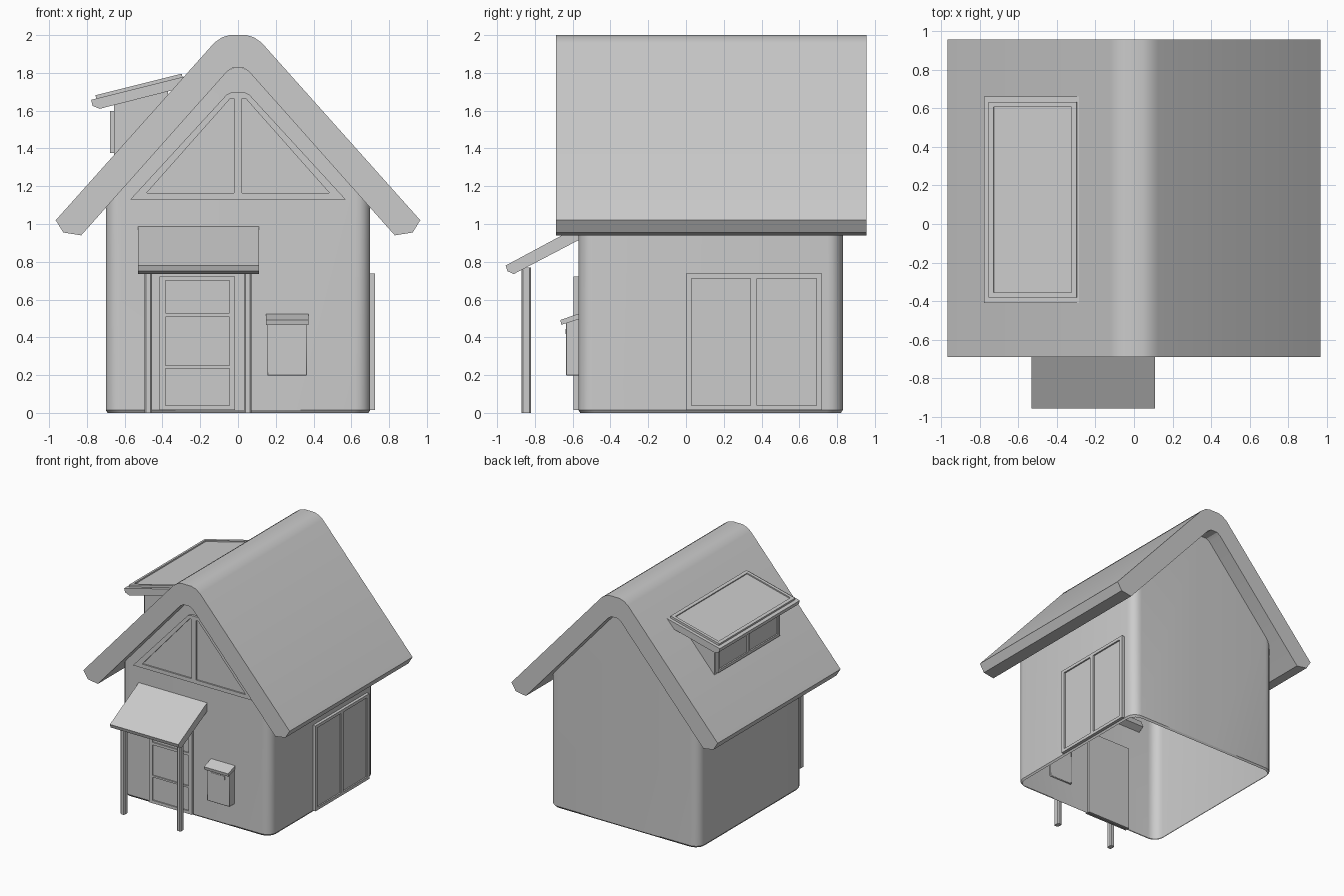
import bpy, bmesh, math
from mathutils import Matrix, Vector

if "Cube" in bpy.data.objects:
    bpy.data.objects.remove(bpy.data.objects["Cube"])


def plane(u, v, w):
    """Matrix turning drawing axes u, v and depth w into world axes."""
    return Matrix((u, v, w)).transposed().to_4x4()


FRONT = plane((1, 0, 0), (0, 0, 1), (0, -1, 0))
RIGHT = plane((0, 1, 0), (0, 0, 1), (1, 0, 0))
LEFT = plane((0, -1, 0), (0, 0, 1), (-1, 0, 0))


def rect(u0, u1, v0, v1):
    return [(u0, v0), (u1, v0), (u1, v1), (u0, v1)]


def prism(name, loops, mat, w0, w1, bevel=0.0):
    """Extrude an outline (first loop) with holes (other loops) from w0 to w1."""
    cu = bpy.data.curves.new(name, 'CURVE')
    cu.dimensions = '2D'
    cu.fill_mode = 'BOTH'
    cu.extrude = (w1 - w0) / 2
    for loop in loops:
        sp = cu.splines.new('POLY')
        sp.points.add(len(loop) - 1)
        for p, (u, v) in zip(sp.points, loop):
            p.co = (u, v, 0, 1)
        sp.use_cyclic_u = True
    ob = bpy.data.objects.new(name, cu)
    bpy.context.collection.objects.link(ob)
    bpy.ops.object.select_all(action='DESELECT')
    ob.select_set(True)
    bpy.context.view_layer.objects.active = ob
    bpy.ops.object.convert(target='MESH')
    ob = bpy.context.view_layer.objects.active
    bm = bmesh.new()
    bm.from_mesh(ob.data)
    bmesh.ops.remove_doubles(bm, verts=bm.verts, dist=1e-5)
    bmesh.ops.translate(bm, verts=bm.verts, vec=(0, 0, (w0 + w1) / 2))
    bm.transform(mat)
    bmesh.ops.recalc_face_normals(bm, faces=bm.faces)
    bm.to_mesh(ob.data)
    bm.free()
    if bevel:
        m = ob.modifiers.new("edge", 'BEVEL')
        m.width = bevel
        m.segments = 1
    bpy.ops.object.shade_smooth_by_angle(angle=math.radians(32))
    return ob


def framed(name, outline, holes, mat, w0, w1, recess=0.012):
    """Frame with openings plus a set-back pane in each opening."""
    prism(name + "_frame", [outline] + holes, mat, w0, w1)
    for i, h in enumerate(holes):
        prism(f"{name}_pane_{i + 1}", [h], mat, w0, w1 - recess)


# Walls: thin rounded shell, open below, following the roof underside
def underside(x):
    x = abs(x)
    return 1.83 - 0.4 * x if x < 0.06 else 1.806 - 1.117 * (x - 0.06)


def footprint(inset):
    r, x1, y0, y1 = 0.08, 0.70 - inset, -0.57 + inset, 0.83 - inset
    pts = []
    corners = [(x1 - r, y0 + r, -90), (x1 - r, y1 - r, 0),
               (-x1 + r, y1 - r, 90), (-x1 + r, y0 + r, 180)]
    for k, (cx, cy, a0) in enumerate(corners):
        for i in range(6):
            a = math.radians(a0 + 18 * i)
            pts.append((cx + r * math.cos(a), cy + r * math.sin(a)))
        if k == 1:
            pts += [(x, y1) for x in (0.06, 0, -0.06)]
    pts += [(x, y0) for x in (-0.06, 0, 0.06)]
    return pts


bm = bmesh.new()
outer = footprint(0)
rings = [[bm.verts.new((x, y, 0)) for x, y in footprint(0.01)],
         [bm.verts.new((x, y, 0.015)) for x, y in outer],
         [bm.verts.new((x, y, underside(x) + 0.005)) for x, y in outer]]
for lo, hi in zip(rings, rings[1:]):
    for i in range(len(lo)):
        j = (i + 1) % len(lo)
        bm.faces.new((lo[i], lo[j], hi[j], hi[i]))
me = bpy.data.meshes.new("walls")
bm.to_mesh(me)
bm.free()
walls = bpy.data.objects.new("walls", me)
bpy.context.collection.objects.link(walls)
bpy.ops.object.select_all(action='DESELECT')
walls.select_set(True)
bpy.context.view_layer.objects.active = walls
bpy.ops.object.shade_smooth_by_angle(angle=math.radians(32))

# Main roof: thick folded slab with a softened ridge
half = [(0.045, 2.0), (0.085, 1.988), (0.125, 1.96), (0.965, 1.02), (0.925, 0.955),
        (0.83, 0.94), (0.06, 1.805), (0.03, 1.825)]
prism("roof", [half + [(-x, z) for x, z in reversed(half)]], FRONT, -0.955, 0.688)

# Gable window: two triangular panes with a central bar
tri = [(-0.57, 1.13), (0.57, 1.13), (0.06, 1.685), (0.035, 1.697),
       (-0.035, 1.697), (-0.06, 1.685)]
pane = [(0.02, 1.163), (0.485, 1.163), (0.04, 1.665), (0.02, 1.665)]
framed("gable_window", tri, [[(-x, z) for x, z in pane], pane], FRONT, 0.555, 0.59)

# Front door with three panels
framed("front_door", rect(-0.415, -0.015, 0.015, 0.722),
       [rect(-0.385, -0.045, a, b) for a, b in ((0.04, 0.235), (0.25, 0.508), (0.53, 0.70))],
       FRONT, 0.555, 0.595, 0.01)

# Porch canopy and posts
prism("porch_canopy", [[(-0.955, 0.78), (-0.945, 0.75), (-0.912, 0.735),
                        (-0.52, 0.94), (-0.545, 1.0)]], RIGHT, -0.53, 0.11)
for n, x in (("left", -0.475), ("right", 0.052)):
    c = 0.008
    post = [(x + sx * a, 0.845 + sy * b)
            for sx, sy, order in ((1, 1, 0), (-1, 1, 1), (-1, -1, 0), (1, -1, 1))
            for a, b in (((0.019, 0.025 - c), (0.019 - c, 0.025)) if order == 0
                         else ((0.019 - c, 0.025), (0.019, 0.025 - c)))]
    prism("porch_post_" + n, [[(u, -v) for u, v in post]], Matrix.Identity(4), 0, 0.77)

# Mailbox with sloping lid and slot
prism("mailbox", [[(-0.635, 0.197), (-0.56, 0.197), (-0.56, 0.515), (-0.635, 0.485)]],
      RIGHT, 0.155, 0.365, 0.004)
prism("mailbox_lid", [[(-0.665, 0.492), (-0.66, 0.466), (-0.55, 0.502), (-0.555, 0.53)]],
      RIGHT, 0.147, 0.373)
prism("mailbox_slot", [rect(0.195, 0.322, 0.417, 0.445)], FRONT, 0.62, 0.638)

# Double glazed door on the right wall
framed("side_door", rect(0.0, 0.72, 0.015, 0.737),
       [rect(0.03, 0.342, 0.04, 0.712), rect(0.376, 0.69, 0.04, 0.712)],
       RIGHT, 0.685, 0.725)

# Dormer: wedge-shaped body, window and tilted roof slab
prism("dormer_walls", [[(-0.657, 1.36), (-0.657, 1.65), (-0.37, 1.72), (-0.37, 1.66)]],
      FRONT, -0.56, 0.31)
framed("dormer_window", rect(-0.54, 0.29, 1.377, 1.597),
       [rect(-0.515, -0.14, 1.40, 1.575), rect(-0.11, 0.265, 1.40, 1.575)],
       LEFT, 0.645, 0.677)
prism("dormer_roof", [[(-0.778, 1.657), (-0.77, 1.625), (-0.732, 1.61),
                       (-0.28, 1.725), (-0.28, 1.782)]], FRONT, -0.66, 0.41)

# Framed panel lying on the dormer roof
slope = Vector((0.498, 0, 0.125)).normalized()
up = Vector((-slope.z, 0, slope.x))
TILT = Matrix.Translation((-0.75, 0.125, 1.664)) @ plane(slope, (0, 1, 0), up)
framed("dormer_skylight", rect(0, 0.47, -0.507, 0.507),
       [rect(0.027, 0.443, -0.48, 0.48)], TILT, -0.01, 0.018, 0.01)
